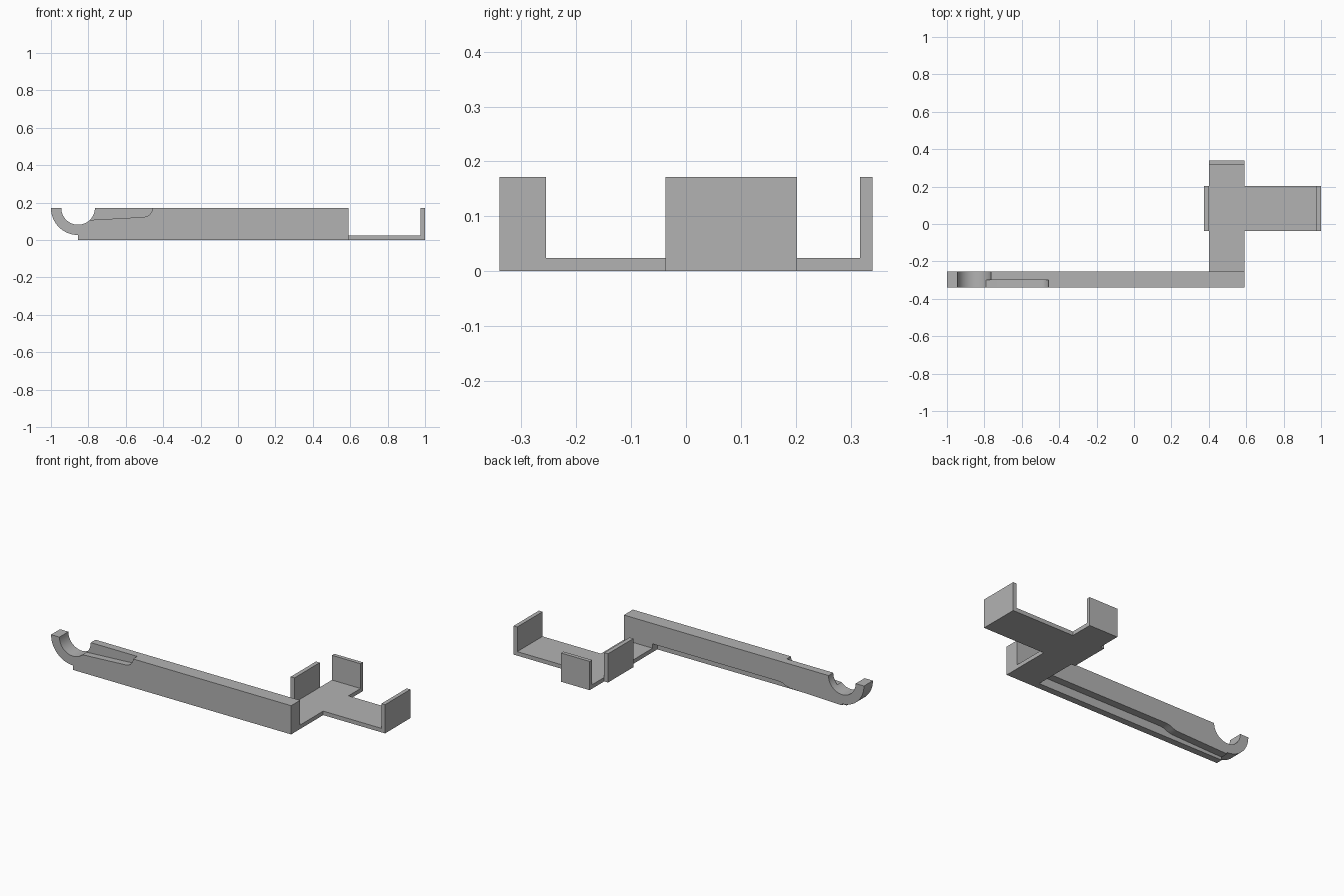
import bpy, bmesh, math
from mathutils import Vector

if "Cube" in bpy.data.objects:
    bpy.data.objects.remove(bpy.data.objects["Cube"], do_unlink=True)

grey = bpy.data.materials.new("mid_grey")
grey.use_nodes = True
grey.diffuse_color = (0.45, 0.45, 0.45, 1)
grey.node_tree.nodes["Principled BSDF"].inputs["Base Color"].default_value = grey.diffuse_color

TOP = 0.172      # overall height
FLOOR = 0.024    # strap thickness
FRONT, MID, BACK = -0.34, -0.30, -0.255   # arm depth


def prism(name, profile, axis, lo, hi):
    """Extrude a (horizontal, z) profile along the x or y axis."""
    def place(p, d):
        return Vector((d, p[0], p[1])) if axis == "x" else Vector((p[0], d, p[1]))
    bm = bmesh.new()
    face = bm.faces.new([bm.verts.new(place(p, lo)) for p in profile])
    ext = bmesh.ops.extrude_face_region(bm, geom=[face])
    verts = [v for v in ext["geom"] if isinstance(v, bmesh.types.BMVert)]
    bmesh.ops.translate(bm, verts=verts, vec=place((0, 0), hi - lo))
    bmesh.ops.recalc_face_normals(bm, faces=bm.faces)
    mesh = bpy.data.meshes.new(name)
    bm.to_mesh(mesh)
    bm.free()
    mesh.materials.append(grey)
    obj = bpy.data.objects.new(name, mesh)
    bpy.context.collection.objects.link(obj)
    return obj


def arc(cx, cz, r, a0, a1, n):
    angles = [math.radians(a0 + (a1 - a0) * i / n) for i in range(n + 1)]
    return [(cx + r * math.cos(a), cz + r * math.sin(a)) for a in angles]


def combine(target, tool, operation):
    mod = target.modifiers.new(operation.lower(), "BOOLEAN")
    mod.operation, mod.object, mod.solver = operation, tool, "EXACT"
    bpy.context.view_layer.objects.active = target
    bpy.ops.object.modifier_apply(modifier=mod.name)
    bpy.data.objects.remove(tool, do_unlink=True)


# Long arm ending in an open round hook
HX = -0.855
arm_profile = (arc(HX, TOP, 0.145, 180, 270, 20)
               + [(HX, 0), (0.59, 0), (0.59, TOP)]
               + arc(HX, TOP, 0.09, 360, 180, 32))
arm = prism("hook_arm", arm_profile, "y", FRONT, BACK)

# Shallow recess in the upper front of the arm
recess = ([(HX, 0.104), (-0.51, 0.123)]
          + arc(-0.505, TOP, 0.048, 280, 360, 8)
          + [(-0.457, 0.25), (HX, 0.25)])
recess = [p for p in recess if p[0] != HX] + [(-0.80, 0.25), (-0.80, 0.107)]
combine(arm, prism("recess_cutter", recess, "y", FRONT - 0.1, MID), "DIFFERENCE")

# Rabbet along the lower back of the arm, shallower towards the hook
rabbet = ([(0.40, -0.1), (0.40, 0.05), (-0.43, 0.05)]
          + [(-0.46, 0.046), (-0.48, 0.036), (-0.51, 0.028)]
          + [(-0.84, 0.018), (-0.9, 0.018), (-0.9, -0.1)])
combine(arm, prism("rabbet_cutter", rabbet, "y", MID, BACK + 0.1), "DIFFERENCE")

# Cross-shaped tray: a long strap with a back wall, a cross strap with end walls
tray = prism("clip_tray", [(BACK, 0), (0.34, 0), (0.34, TOP), (0.317, TOP),
                           (0.317, FLOOR), (BACK, FLOOR)], "x", 0.40, 0.59)
cross = prism("cross_strap", [(0.375, 0), (1, 0), (1, TOP), (0.976, TOP), (0.976, FLOOR),
                              (0.40, FLOOR), (0.40, TOP), (0.375, TOP)], "y", -0.037, 0.202)
combine(tray, cross, "UNION")

# Smooth the hook curves, keep the corners crisp
for obj in (arm, tray):
    bpy.ops.object.select_all(action="DESELECT")
    obj.select_set(True)
    bpy.context.view_layer.objects.active = obj
    bpy.ops.object.shade_smooth_by_angle(angle=math.radians(30))
